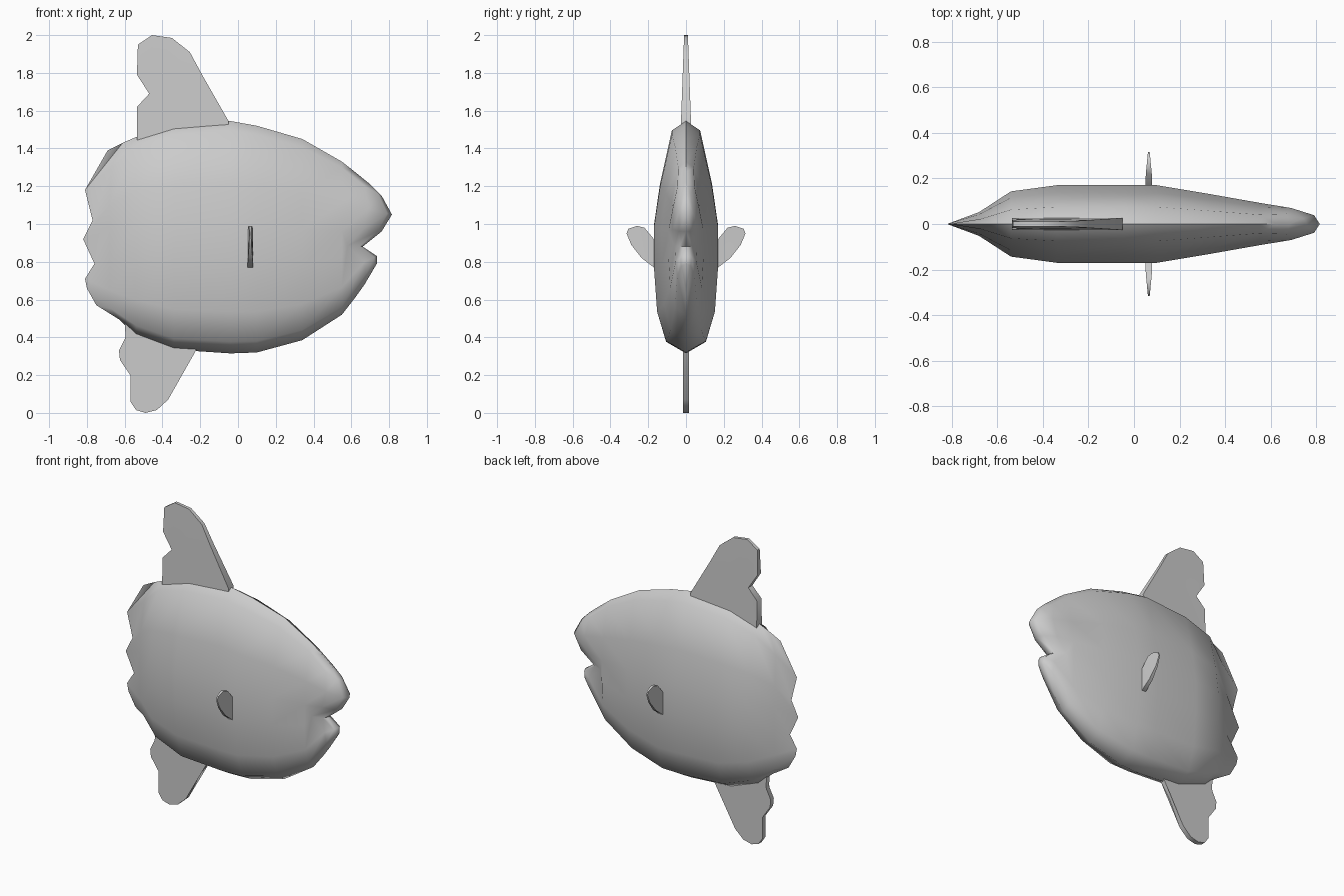
import bpy, bmesh
from mathutils import Vector

if "Cube" in bpy.data.objects:
    bpy.data.objects.remove(bpy.data.objects["Cube"])

skin = bpy.data.materials.new("fish_grey")
skin.diffuse_color = (0.6, 0.6, 0.6, 1)
skin.use_nodes = True
skin.node_tree.nodes["Principled BSDF"].inputs["Base Color"].default_value = skin.diffuse_color


def finish(name, bm, mirror=False, angle=0.9):
    """Turn a bmesh into a named, smooth-shaded object, mirrored in y if asked."""
    if mirror:
        half = bm.verts[:] + bm.edges[:] + bm.faces[:]
        bmesh.ops.mirror(bm, geom=half, axis='Y', merge_dist=0.0005)
        bmesh.ops.remove_doubles(bm, verts=bm.verts[:], dist=0.0005)
    bmesh.ops.recalc_face_normals(bm, faces=bm.faces[:])
    mesh = bpy.data.meshes.new(name)
    bm.to_mesh(mesh)
    bm.free()
    mesh.materials.append(skin)
    ob = bpy.data.objects.new(name, mesh)
    bpy.context.collection.objects.link(ob)
    bpy.ops.object.select_all(action='DESELECT')
    ob.select_set(True)
    bpy.context.view_layer.objects.active = ob
    bpy.ops.object.shade_smooth_by_angle(angle=angle)
    return ob


# Body: rings from tail to mouth, each running from belly to back on one side
LEVEL = (0, .05, .18, .38, .55, .73, .96, 1)
WIDE = (0, .62, .9, 1, 1, .81, .44, 0)
# scalloped tail edge (x, z)
tail = [(-.75, .57), (-.80, .66), (-.81, .71), (-.76, .79),
        (-.82, .92), (-.77, 1.02), (-.81, 1.18), (-.69, 1.39)]
tail_root = [(-.63, .495), (-.67, .55), (-.68, .65), (-.68, .80),
             (-.68, .97), (-.68, 1.10), (-.67, 1.30), (-.61, 1.43)]
# snout and lip edge with the mouth notch (x, z)
cheek = [(.62, .61), (.675, .73), (.67, .80), (.58, .885),
         (.66, .97), (.69, 1.08), (.67, 1.2), (.62, 1.275)]
lips = [(.67, .68), (.735, .79), (.735, .83), (.66, .88),
        (.76, .96), (.815, 1.05), (.76, 1.15), (.70, 1.21)]
cheek_w = (0, .045, .055, .06, .07, .07, .045, 0)
# x, belly z, back z, half width
stations = [(-.54, .41, 1.46, .143), (-.34, .335, 1.52, .17),
            (-.04, .315, 1.545, .17), (.10, .32, 1.52, .17),
            (.34, .385, 1.45, .13), (.55, .52, 1.33, .093)]

rings = [[(x, 0, z) for x, z in tail],
         [(x, .052 * w, z) for (x, z), w in zip(tail_root, WIDE)]]
for x, lo, hi, half in stations:
    rings.append([(x, half * w, lo + (hi - lo) * t) for t, w in zip(LEVEL, WIDE)])
rings.append([(x, w, z) for (x, z), w in zip(cheek, cheek_w)])
# rounded rim just behind the lip edge
rings.append([(x * .8 + a * .2, w * .55, z * .8 + b * .2)
              for (x, z), (a, b), w in zip(lips, cheek, cheek_w)])
rings.append([(x, 0, z) for x, z in lips])

bm = bmesh.new()
grid = [[bm.verts.new(p) for p in ring] for ring in rings]
for a, b in zip(grid, grid[1:]):
    for i in range(len(a) - 1):
        bm.faces.new((a[i], b[i], b[i + 1], a[i + 1]))
finish("body", bm, mirror=True, angle=1.1)


def fin(name, outline, normal, offset, thick, mirror=False):
    """Thin slab from an outline; thick(point) gives its half thickness."""
    bm = bmesh.new()
    pts = [Vector(p) for p in outline]
    n = Vector(normal)
    sides = [[bm.verts.new(p + n * (offset + s * thick(p))) for p in pts]
             for s in (-1, 1)]
    caps = [bm.faces.new(side) for side in sides]
    for i in range(len(pts)):
        j = (i + 1) % len(pts)
        bm.faces.new((sides[0][i], sides[0][j], sides[1][j], sides[1][i]))
    bmesh.ops.triangulate(bm, faces=caps)
    finish(name, bm, mirror)


# Upright fin on the back, thinning towards its tip
back = [(-.535, 1.40), (-.535, 1.62), (-.47, 1.69), (-.535, 1.79), (-.53, 1.95),
        (-.455, 2.0), (-.35, 1.985), (-.255, 1.91), (-.19, 1.79), (-.05, 1.545),
        (-.05, 1.48)]
fin("dorsal_fin", [(x, 0, z) for x, z in back], (0, 1, 0), 0,
    lambda p: .028 - .018 * max(0, min(1, (p.z - 1.5) / .5)))

# Fin under the belly
belly = [(-.57, .52), (-.60, .48), (-.595, .40), (-.63, .33), (-.625, .28),
         (-.57, .20), (-.57, .06), (-.54, .015), (-.49, 0), (-.43, .015),
         (-.37, .07), (-.29, .24), (-.22, .335), (-.2, .40)]
fin("anal_fin", [(x, 0, z) for x, z in belly], (0, 1, 0), 0, lambda p: .016)

# Pair of side fins, tapering outwards
side = [(.14, .77), (.17, .77), (.235, .82), (.29, .89), (.315, .95),
        (.305, .975), (.26, .99), (.22, .98), (.17, .92), (.14, .90)]
fin("side_fins", [(0, y, z) for y, z in side], (1, 0, 0), .065,
    lambda p: .015 - .011 * max(0, (p.y - .2) / .115), mirror=True)
